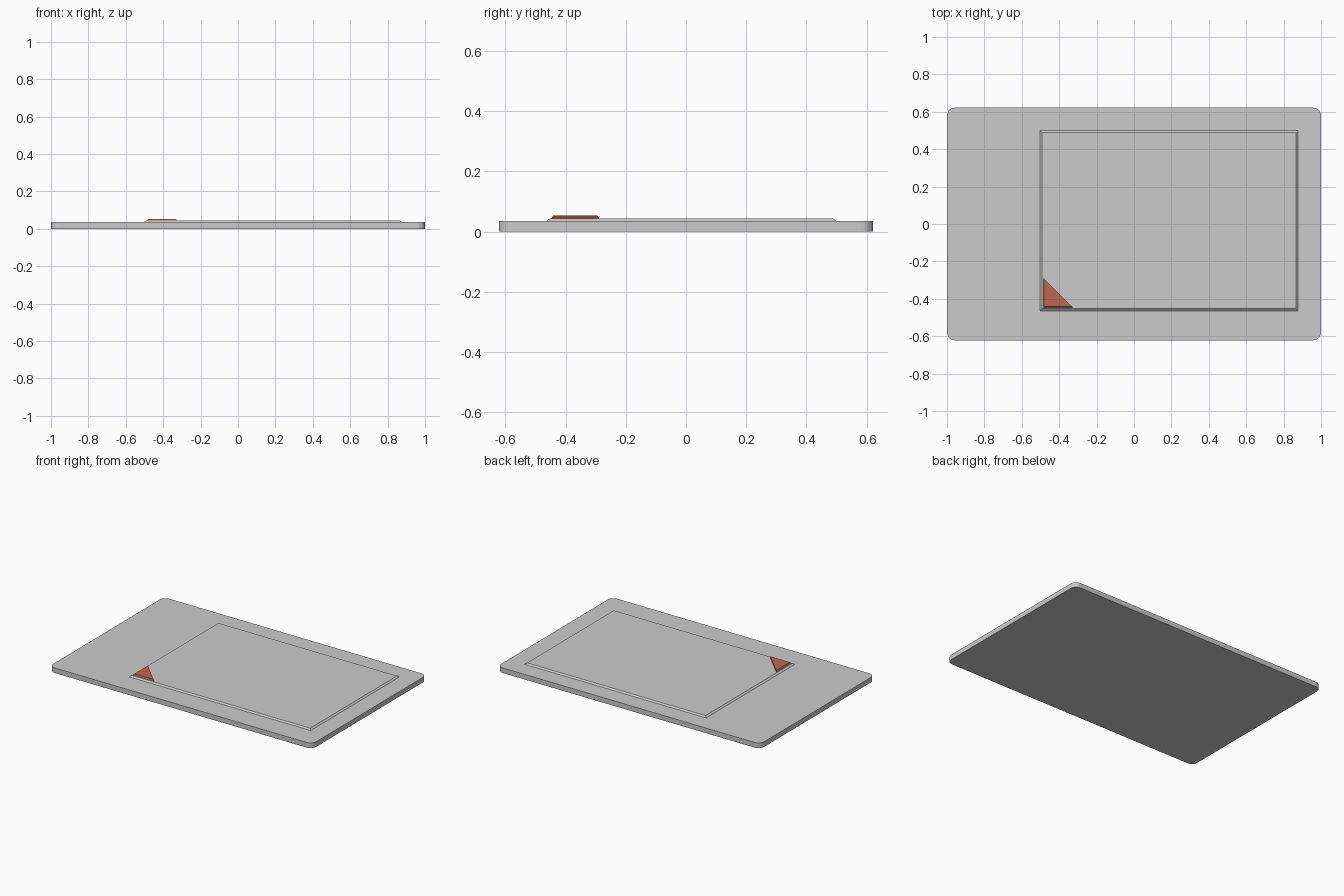
import bpy, bmesh, math

if "Cube" in bpy.data.objects:
    bpy.data.objects.remove(bpy.data.objects["Cube"])


def rounded_rect(hx, hy, r, seg):
    pts = []
    for i, (sx, sy) in enumerate([(1, 1), (-1, 1), (-1, -1), (1, -1)]):
        for k in range(seg + 1):
            a = math.pi / 2 * (i + k / seg)
            pts.append((sx * (hx - r) + r * math.cos(a), sy * (hy - r) + r * math.sin(a)))
    return pts


def loft(name, bottom, top, z0, z1, color=None):
    """Closed solid between two matching outlines."""
    bm = bmesh.new()
    lo = [bm.verts.new((x, y, z0)) for x, y in bottom]
    hi = [bm.verts.new((x, y, z1)) for x, y in top]
    n = len(lo)
    for i in range(n):
        j = (i + 1) % n
        bm.faces.new((lo[i], lo[j], hi[j], hi[i]))
    bm.faces.new(lo[::-1])
    bm.faces.new(hi)
    bmesh.ops.recalc_face_normals(bm, faces=bm.faces)
    me = bpy.data.meshes.new(name)
    bm.to_mesh(me)
    bm.free()
    ob = bpy.data.objects.new(name, me)
    bpy.context.collection.objects.link(ob)
    if color:
        mat = bpy.data.materials.new(name + "_paint")
        mat.diffuse_color = color
        mat.use_nodes = True
        mat.node_tree.nodes["Principled BSDF"].inputs["Base Color"].default_value = mat.diffuse_color
        me.materials.append(mat)
    return ob


def rect(x0, x1, y0, y1):
    return [(x0, y0), (x1, y0), (x1, y1), (x0, y1)]


# Base slab with rounded corners
outline = rounded_rect(1.0, 0.622, 0.042, 5)
loft("base_slab", outline, outline, 0.0, 0.035)

# Raised active area with sloped rim
loft("drawing_area", rect(-0.502, 0.877, -0.464, 0.5),
     rect(-0.491, 0.866, -0.453, 0.489), 0.035, 0.044)

# Red corner marker
loft("corner_marker", [(-0.485, -0.447), (-0.326, -0.447), (-0.485, -0.288)],
     [(-0.48, -0.442), (-0.332, -0.442), (-0.48, -0.294)],
     0.044, 0.053, (0.55, 0.13, 0.08, 1))
